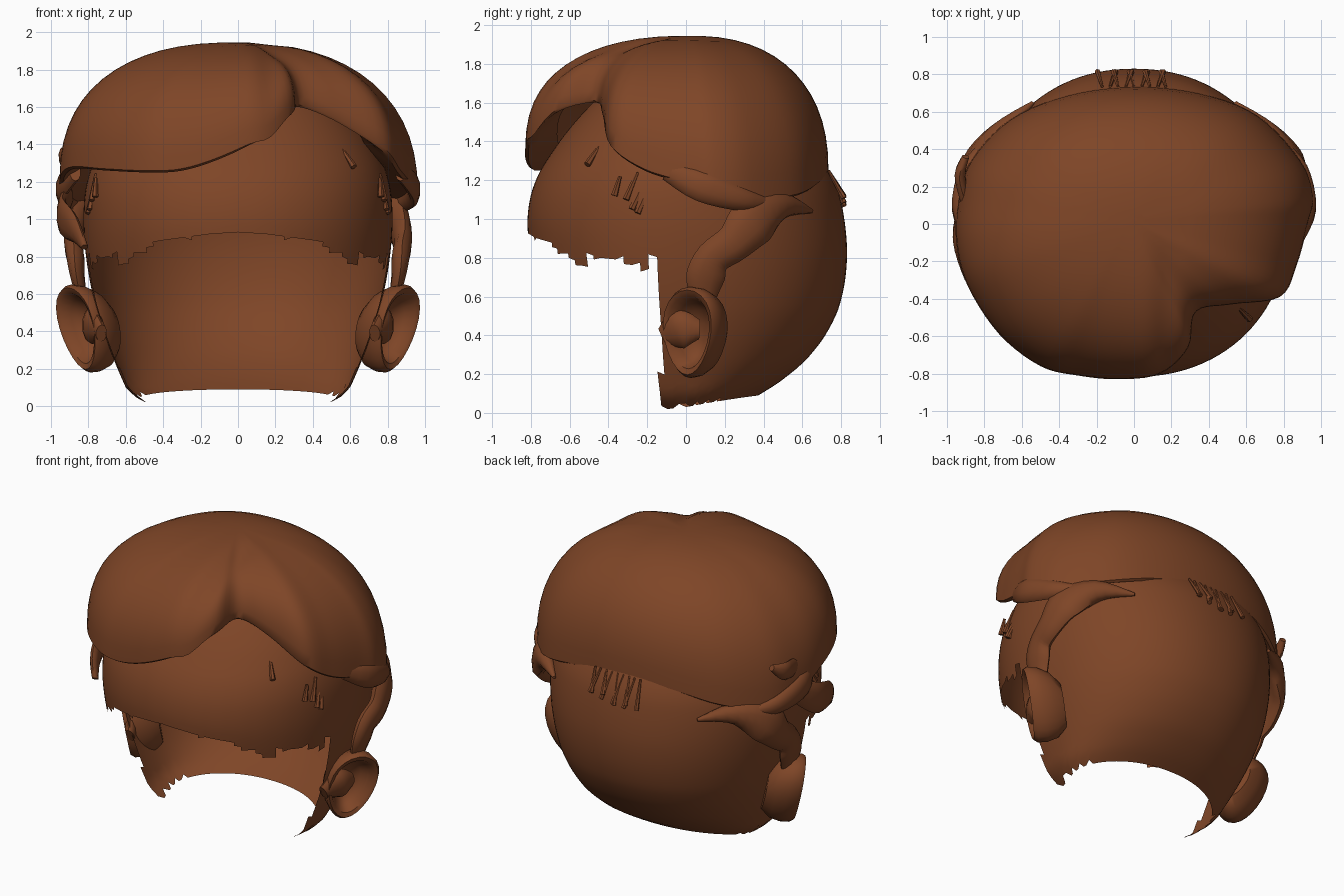
import bpy, bmesh, math, random
from mathutils import Vector

if "Cube" in bpy.data.objects:
    bpy.data.objects.remove(bpy.data.objects["Cube"])

random.seed(4)
brown = bpy.data.materials.new("brown")
brown.diffuse_color = (0.21, 0.06, 0.02, 1)
brown.use_nodes = True
brown.node_tree.nodes["Principled BSDF"].inputs["Base Color"].default_value = brown.diffuse_color


def loft(name, rings, cap_start=False, cap_end=False, drop=None, angle=50):
    """Join closed rings of points with quads; drop(centre) removes faces."""
    bm = bmesh.new()
    vs = [[bm.verts.new(p) for p in r] for r in rings]
    n = len(rings[0])
    for a, b in zip(vs, vs[1:]):
        for i in range(n):
            bm.faces.new((a[i], a[(i + 1) % n], b[(i + 1) % n], b[i]))
    if cap_start:
        bm.faces.new(vs[0])
    if cap_end:
        bm.faces.new(vs[-1])
    if drop:
        bad = [f for f in bm.faces if drop(f.calc_center_median())]
        bmesh.ops.delete(bm, geom=bad, context='FACES')
    bmesh.ops.recalc_face_normals(bm, faces=bm.faces)
    me = bpy.data.meshes.new(name)
    bm.to_mesh(me)
    bm.free()
    me.materials.append(brown)
    ob = bpy.data.objects.new(name, me)
    bpy.context.collection.objects.link(ob)
    bpy.ops.object.select_all(action='DESELECT')
    ob.select_set(True)
    bpy.context.view_layer.objects.active = ob
    bpy.ops.object.shade_smooth_by_angle(angle=math.radians(angle))
    return ob


def interp(table, x):
    """Linear lookup in rows (x, a, b, ...)."""
    if x <= table[0][0]:
        return table[0][1:]
    for p, q in zip(table, table[1:]):
        if x <= q[0]:
            t = (x - p[0]) / (q[0] - p[0])
            return [u + (v - u) * t for u, v in zip(p[1:], q[1:])]
    return table[-1][1:]


def spline(pts, steps, closed):
    """Catmull-Rom through points."""
    pts = [Vector(p) for p in pts]
    n = len(pts)
    get = (lambda i: pts[i % n]) if closed else (lambda i: pts[max(0, min(n - 1, i))])
    out = []
    for i in range(n if closed else n - 1):
        a, b, c, d = (get(i + k) for k in (-1, 0, 1, 2))
        for s in range(steps):
            t = s / steps
            out.append(0.5 * (2 * b + (c - a) * t + (2 * a - 5 * b + 4 * c - d) * t ** 2
                              + (3 * b - a - 3 * c + d) * t ** 3))
    return out if closed else out + [pts[-1]]


def spow(v, p):
    return math.copysign(abs(v) ** p, v)


# Scalp shell: height, half width, front depth, back depth
SCALP = [(0.0, .46, .50, .22), (.05, .55, .53, .30), (.1, .60, .55, .39), (.2, .645, .6, .55), (.3, .685, .64, .65),
         (.45, .74, .69, .755), (.6, .78, .75, .81), (.8, .815, .80, .835), (1.0, .83, .825, .82),
         (1.2, .815, .785, .775), (1.35, .755, .69, .67), (1.5, .66, .58, .58), (1.62, .54, .46, .48),
         (1.7, .38, .32, .36), (1.73, .1, .1, .1)]
# Hairline on the forehead by |x|
HAIRLINE = [(0, .93), (.15, .92), (.3, .90), (.45, .88), (.5, .84), (.56, .80), (.61, .74), (.66, .82), (.7, .80),
            (.75, .79), (.78, .73), (.80, .82), (.83, .70)]


def girth(z):
    """Scalp radii, averaged over a short height for a smooth outline."""
    if z < .12 or z > 1.6:
        return interp(SCALP, z)
    w = min(.08, z - .1, 1.62 - z)
    return [sum(c) / 5 for c in zip(*(interp(SCALP, z + w * k / 2) for k in range(-2, 3)))]


COLS, ROWS = 112, 48
rings = []
for j in range(ROWS + 1):
    ring = []
    for i in range(COLS):
        a = math.tau * i / COLS
        s, c = math.sin(a), math.cos(a)
        low = .03 + .06 * s + (.02 if i % 3 == 0 and s < .5 else 0)
        step = (1.73 - low) / ROWS
        z = low + step * j
        line = interp(HAIRLINE, .82 * abs(spow(c, .94)))[0]
        if s < -.1 and abs(z - line) <= step / 2:
            z = line
        rx, yf, yb = girth(z)
        ring.append((rx * spow(c, .94), (yb if s > 0 else yf) * spow(s, .94), z))
    rings.append(ring)
loft("scalp", rings, cap_end=True,
     drop=lambda p: p.y < -.13 and p.z < interp(HAIRLINE, abs(p.x))[0])

# Swept hair: lower rim of the cap, with the parting notch on the front right
RIM = [(-.3, -.81, 1.27), (-.08, -.83, 1.34), (.14, -.80, 1.45), (.29, -.66, 1.57), (.33, -.47, 1.61),
       (.52, -.43, 1.54), (.78, -.39, 1.38), (.87, -.22, 1.26), (.93, 0, 1.19), (.96, .15, 1.13),
       (.89, .34, 1.10), (.66, .58, 1.13), (.35, .70, 1.20), (0, .735, 1.24), (-.35, .69, 1.22),
       (-.66, .56, 1.14), (-.87, .34, 1.09), (-.94, .12, 1.14), (-.95, -.1, 1.23), (-.89, -.33, 1.28),
       (-.72, -.59, 1.27), (-.5, -.76, 1.26)]
rim = spline(RIM, 5, True)
top = Vector((-.02, .02, 1.945))
rings = [[(p.x * k, p.y * k, p.z + dz) for p in rim] for k, dz in ((.8, .1), (.92, .02), (.98, -.01))]
for j in range(15):
    a = math.pi / 2 * (1 - j / 14.5)
    s, c = math.sin(a) ** .86, max(0, math.cos(a)) ** .86
    ring = []
    for p in rim:
        q = top.lerp(p, s)
        z = p.z + (top.z - p.z) * c
        # shallow valley running back along the parting
        z -= .035 * math.exp(-((q.x - .17) / .07) ** 2) * s * (1 if q.y < 0 else max(0, 1 - q.y * 3))
        ring.append((q.x, q.y, z))
    rings.append(ring)
loft("hair_cap", rings, cap_end=True)


def lock(name, path, sx=1):
    """Flat hair lock; path rows are y, z, x, half width, half thickness."""
    ctr = spline([(r[2], r[0], r[1]) for r in path], 4, False)
    size = spline([(r[3], r[4], 0) for r in path], 4, False)
    rings = []
    for i, p in enumerate(ctr):
        t = (ctr[min(i + 1, len(ctr) - 1)] - ctr[max(i - 1, 0)]).normalized()
        out = Vector((p.x, p.y * .7, 0)).normalized()
        side = t.cross(out).normalized()
        ring = []
        for k in range(10):
            a = math.tau * k / 10
            v = p + side * math.cos(a) * size[i].x + out * math.sin(a) * size[i].y
            ring.append((v.x * sx, v.y, v.z))
        rings.append(ring)
    loft(name, rings, True, True)


# Ears: cupped ovals turned half forwards, with side locks above
for sx, side in ((1, "right"), (-1, "left")):
    n, u = Vector((.8, -.6, 0)), Vector((.6, .8, 0))
    rings = []
    for d, k in ((-.15, .6), (-.09, .86), (-.02, .98), (.04, 1), (.065, .93), (.055, .8),
                 (.0, .68), (-.05, .5), (-.07, .2)):
        ring = []
        for i in range(24):
            a = math.tau * i / 24
            h = math.sin(a)
            w = .165 * (1 + .18 * h)
            p = Vector((.81, .045, .415)) + n * d + u * (w * k * math.cos(a))
            p.z += .235 * k * h
            p.x += .22 * (p.z - .415)
            ring.append((p.x * sx, p.y, p.z))
        rings.append(ring)
    loft("ear_" + side, rings, True, True)
    lock("ear_flap_" + side, [(.07, .43, .80, .05, .03), (-.03, .43, .78, .10, .05),
                              (-.12, .39, .73, .05, .03)], sx)
    lock("side_lock_" + side, [(.65, 1.04, .54, .01, .01), (.5, 1.07, .71, .07, .06),
                               (.36, 1.0, .84, .13, .06), (.25, .88, .88, .10, .05),
                               (.14, .80, .87, .09, .05), (.10, .70, .86, .10, .04),
                               (.09, .60, .84, .07, .03)], sx)
    lock("side_tip_" + side, [(-.1, 1.25, .87, .05, .03), (.08, 1.17, .94, .08, .035),
                              (.3, 1.1, .89, .06, .04), (.45, 1.08, .78, .02, .02)], sx)

# Small outward flicks on the left
lock("left_flick", [(.12, 1.30, .90, .06, .03), (.26, 1.33, .93, .06, .03), (.36, 1.38, .9, .02, .02)], -1)
lock("left_front_lock", [(.1, 1.12, .91, .07, .03), (-.08, 1.02, .94, .10, .03),
                         (-.28, .95, .88, .08, .03), (-.37, .85, .82, .02, .02)], -1)


def strand(name, a, b, r):
    """Thin tube, narrow at the top."""
    a, b = Vector(a), Vector(b)
    t = (b - a).normalized()
    e = t.orthogonal().normalized()
    f = t.cross(e)
    rings = [[p + (e * math.cos(math.tau * k / 6) + f * math.sin(math.tau * k / 6)) * q for k in range(6)]
             for p, q in ((a, r * .5), (b, r))]
    loft(name, rings, True, True, angle=30)


# Loose strands at the temples
for sx in (1, -1):
    for y0, z0, y1, z1 in ((-.34, 1.22, -.37, 1.12), (-.25, 1.24, -.31, 1.10),
                           (-.20, 1.22, -.28, 1.05), (-.17, 1.21, -.25, 1.03)):
        strand("temple_strand", (sx * .76, y0, z0), (sx * (.80 + .3 * (y1 + .25)), y1, z1), .018)
strand("part_strand", (.56, -.45, 1.37), (.62, -.51, 1.28), .018)

# Zigzag strands along the back
for i in range(9):
    x = -.17 + .0425 * i
    strand("back_strand", (x, .735, 1.25), (x + (.03 if i % 2 else -.025), .815, 1.09 + random.uniform(-.03, .03)), .015)
